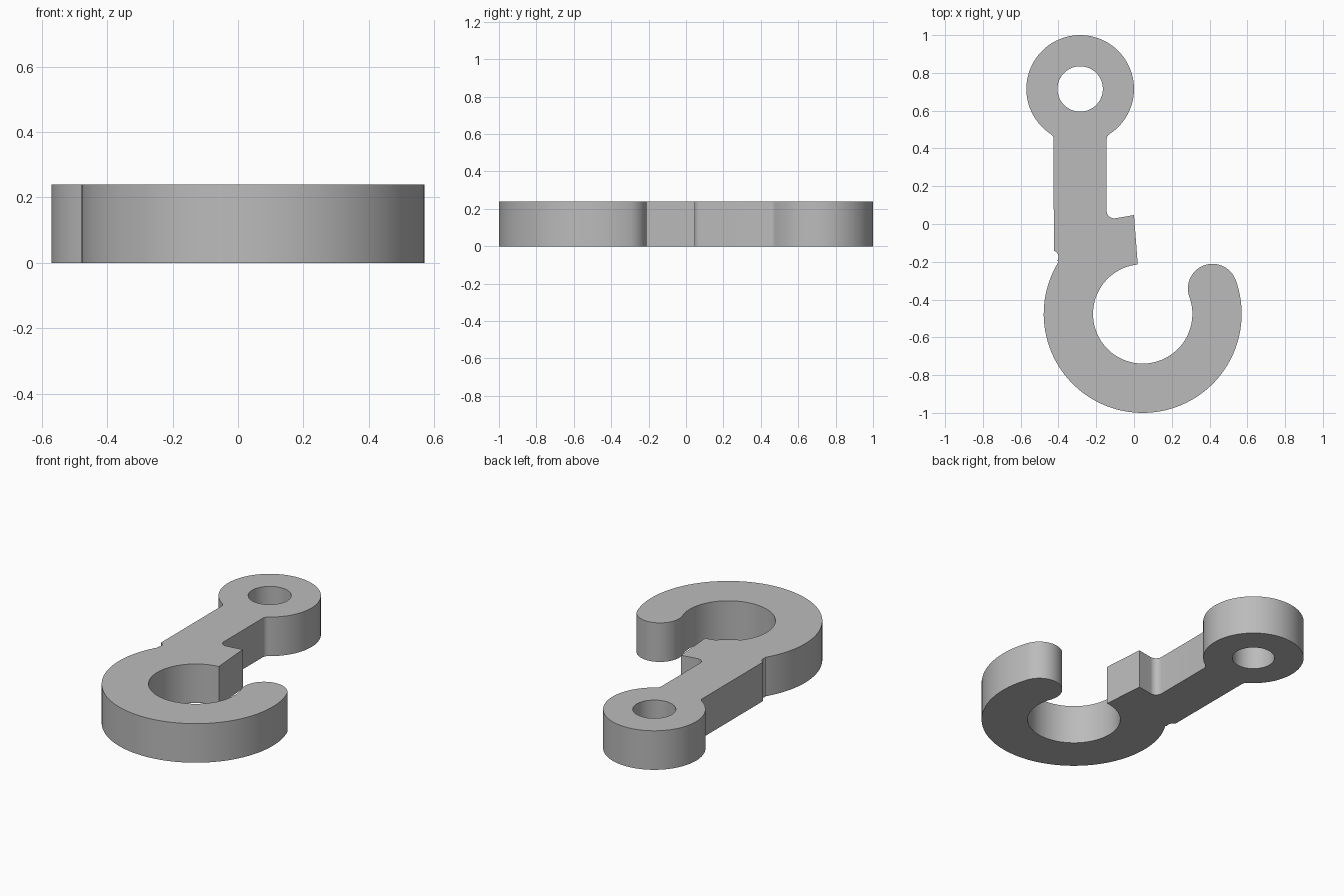
import bpy, bmesh
from math import radians, cos, sin
from mathutils import Vector

cube = bpy.data.objects.get("Cube")
if cube:
    bpy.data.objects.remove(cube, do_unlink=True)

THICKNESS = 0.24
EYE, EYE_R, HOLE_R = (-0.285, 0.715), 0.285, 0.12
BOW, OUTER_R, INNER_R = (0.046, -0.476), 0.524, 0.263
MID_R, TIP_R = (OUTER_R + INNER_R) / 2, (OUTER_R - INNER_R) / 2
TIP_ANGLE = 20


def arc(centre, radius, start, end, step=4):
    """Points along an arc, angles in degrees; the sign of the sweep sets the direction."""
    count = max(3, round(abs(end - start) / step))
    angles = [radians(start + (end - start) * i / count) for i in range(count + 1)]
    return [(centre[0] + radius * cos(a), centre[1] + radius * sin(a)) for a in angles]


def add_loop(bm, points):
    """Closed loop of edges, skipping coincident points."""
    clean = []
    for p in points:
        if not clean or (Vector(p) - Vector(clean[-1])).length > 0.002:
            clean.append(p)
    verts = [bm.verts.new((x, y, 0)) for x, y in clean]
    return [bm.edges.new((v, verts[i - 1])) for i, v in enumerate(verts)]


tip = (BOW[0] + MID_R * cos(radians(TIP_ANGLE)), BOW[1] + MID_R * sin(radians(TIP_ANGLE)))

# Outline, running anticlockwise from the eye
outline = arc(EYE, EYE_R, -57, 237)
outline += arc((-0.46, 0.447), 0.035, 57, 0, 8)              # left neck fillet
outline += arc((-0.435, -0.175), 0.035, 73, -32, 8)          # left notch above the bow
outline += arc(BOW, OUTER_R, 148, 360 + TIP_ANGLE, 3)        # outside of the bow
outline += arc(tip, TIP_R, TIP_ANGLE, TIP_ANGLE + 180, 6)    # rounded tip
outline += arc(BOW, INNER_R, TIP_ANGLE, -264.3)              # inside of the bow
outline += [(0.0, 0.047)]                                    # latch stop corner
outline += arc((-0.105, 0.07), 0.04, 280, 180, 8)            # fillet behind the stop
outline += arc((-0.11, 0.447), 0.035, 180, 123, 8)           # right neck fillet

# Fill the outline around the eye hole and extrude it upward
bm = bmesh.new()
edges = add_loop(bm, outline) + add_loop(bm, arc(EYE, HOLE_R, 0, 356))
bmesh.ops.triangle_fill(bm, use_beauty=True, edges=edges)
extruded = bmesh.ops.extrude_face_region(bm, geom=bm.faces[:], use_keep_orig=True)
top = [g for g in extruded["geom"] if isinstance(g, bmesh.types.BMVert)]
bmesh.ops.translate(bm, vec=(0, 0, THICKNESS), verts=top)
bmesh.ops.recalc_face_normals(bm, faces=bm.faces[:])

mesh = bpy.data.meshes.new("hook")
bm.to_mesh(mesh)
bm.free()
hook = bpy.data.objects.new("hook", mesh)
bpy.context.collection.objects.link(hook)

# Single plain grey
grey = bpy.data.materials.new("plain grey")
grey.use_nodes = True
colour = (0.5, 0.5, 0.5, 1)
grey.diffuse_color = colour
grey.node_tree.nodes["Principled BSDF"].inputs["Base Color"].default_value = colour
mesh.materials.append(grey)

bpy.context.view_layer.objects.active = hook
hook.select_set(True)
bpy.ops.object.shade_smooth_by_angle(angle=radians(30))
